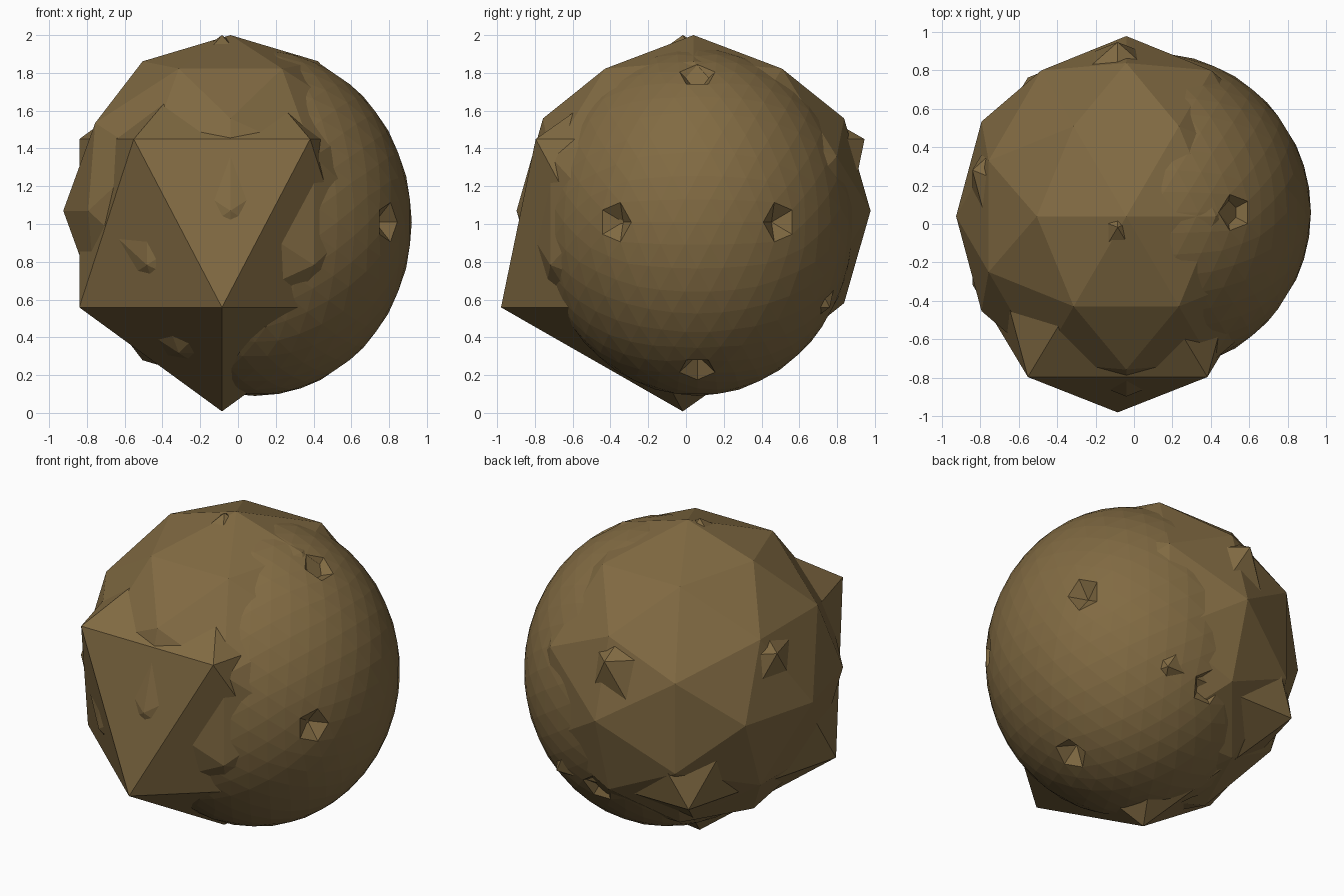
import bpy, bmesh, math
from mathutils import Matrix

if "Cube" in bpy.data.objects:
    bpy.data.objects.remove(bpy.data.objects["Cube"])

brown = bpy.data.materials.new("brown")
brown.diffuse_color = (0.22, 0.145, 0.055, 1)
brown.use_nodes = True
brown.node_tree.nodes["Principled BSDF"].inputs["Base Color"].default_value = brown.diffuse_color


def ball(name, detail, turn, centre, size, dent=1.0):
    """Flat-faced stretched icosphere; the twelve five-sided corners can be sunk in."""
    bm = bmesh.new()
    bmesh.ops.create_icosphere(bm, subdivisions=detail, radius=1.0)
    for v in bm.verts:
        if len(v.link_edges) == 5:
            v.co *= dent
    bm.transform(Matrix.Translation(centre) @ Matrix.Diagonal((*size, 1)) @ turn)
    mesh = bpy.data.meshes.new(name)
    bm.to_mesh(mesh)
    bm.free()
    mesh.materials.append(brown)
    ob = bpy.data.objects.new(name, mesh)
    bpy.context.collection.objects.link(ob)
    return ob


point_up = Matrix.Rotation(math.radians(90), 4, 'Z')
edge_up = Matrix.Rotation(-math.atan2(1, (1 + 5 ** 0.5) / 2), 4, 'Y')

# coarse twenty-sided lump, corners poking out at the front
ball("coarse_lump", 1, point_up, (-0.085, -0.017, 1.004), (0.888, 1.076, 0.996))
# medium lump, forms the back and left
ball("medium_lump", 2, edge_up, (-0.04, 0.04, 1.07), (0.885, 0.937, 0.93))
# fine pitted lump on the right
ball("fine_lump", 4, edge_up, (0.09, 0.06, 1.01), (0.83, 0.83, 0.92), dent=0.9)
